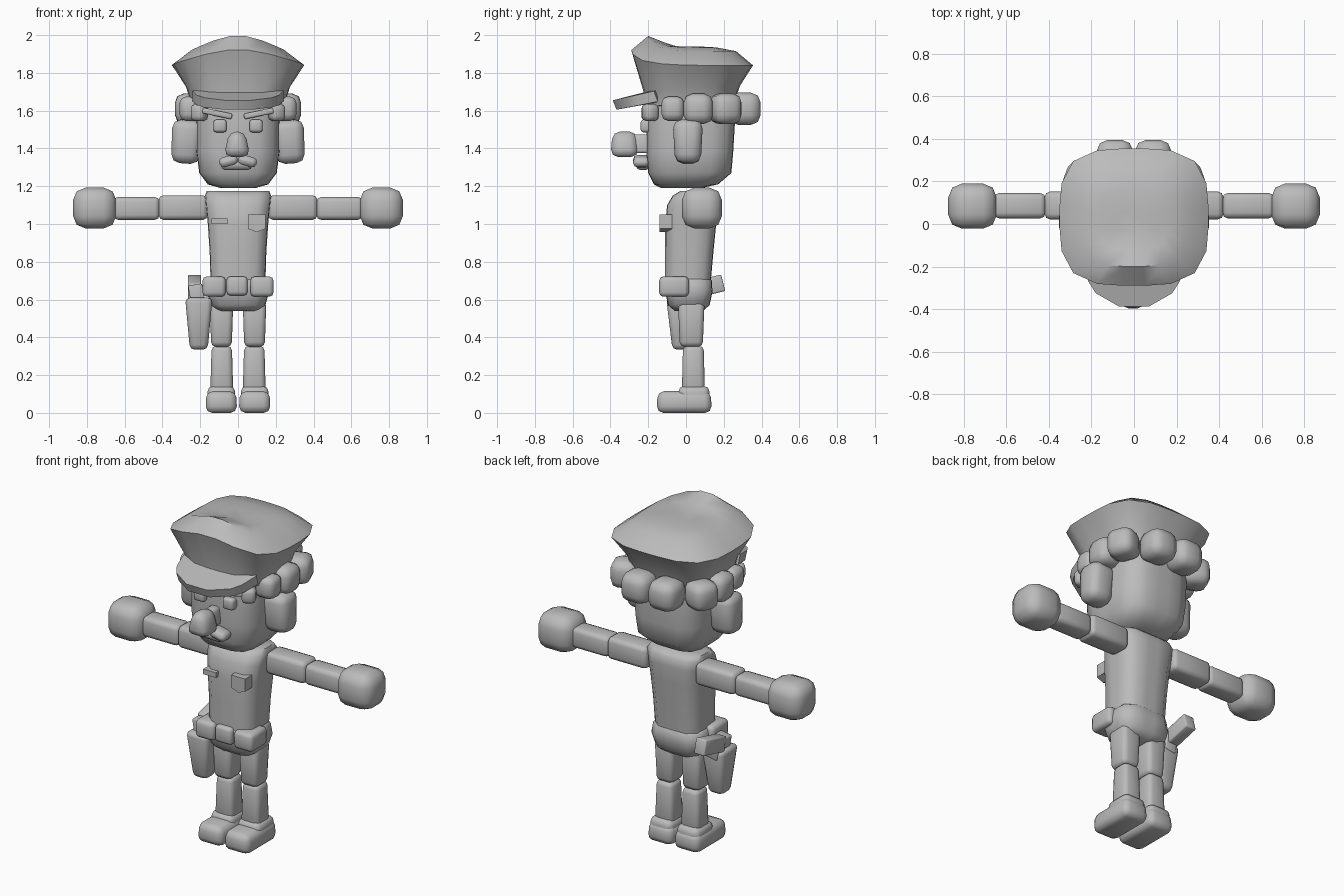
import bpy, bmesh, math
from mathutils import Matrix, Vector

if "Cube" in bpy.data.objects:
    bpy.data.objects.remove(bpy.data.objects["Cube"])

grey = bpy.data.materials.new("plain grey")
grey.diffuse_color = (0.5, 0.5, 0.5, 1)
grey.use_nodes = True
grey.node_tree.nodes["Principled BSDF"].inputs["Base Color"].default_value = grey.diffuse_color


def finish(name, bm, angle=55):
    bmesh.ops.recalc_face_normals(bm, faces=bm.faces[:])
    me = bpy.data.meshes.new(name)
    bm.to_mesh(me)
    bm.free()
    me.materials.append(grey)
    me.polygons.foreach_set("use_smooth", [True] * len(me.polygons))
    me.set_sharp_from_angle(angle=math.radians(angle))
    ob = bpy.data.objects.new(name, me)
    bpy.context.collection.objects.link(ob)
    return ob


def chunk(name, lo, hi, bevel=0.02, top=(1, 1), bottom=(1, 1), rot=None, seg=2):
    """Bevelled block between two corners, with tapered ends and optional rotation."""
    lo, hi = Vector(lo), Vector(hi)
    mid, size = (lo + hi) / 2, hi - lo
    bm = bmesh.new()
    bmesh.ops.create_cube(bm, size=1)
    for v in bm.verts:
        s = top if v.co.z > 0 else bottom
        v.co = Vector((v.co.x * size.x * s[0], v.co.y * size.y * s[1], v.co.z * size.z))
    if bevel:
        bmesh.ops.bevel(bm, geom=bm.edges[:], offset=bevel, segments=seg,
                        profile=0.5, affect='EDGES', clamp_overlap=True)
    if rot:
        bm.transform(Matrix.Rotation(math.radians(rot[0]), 4, rot[1]))
    bm.transform(Matrix.Translation(mid))
    return finish(name, bm)


def pair(name, lo, hi, **kw):
    """Block on the +x side and its mirror image."""
    for side, s in (("left", 1), ("right", -1)):
        k = dict(kw)
        if s < 0 and k.get("rot") and k["rot"][1] in "YZ":
            k["rot"] = (-k["rot"][0], k["rot"][1])
        xs = sorted((lo[0] * s, hi[0] * s))
        chunk(f"{side}_{name}", (xs[0], lo[1], lo[2]), (xs[1], hi[1], hi[2]), **k)


def loft(name, rings, n=20, power=4, zfun=None, angle=55):
    """Rounded-square rings (z, half width, y front, y back) joined and capped."""
    bm = bmesh.new()
    loops = []
    for i, (z, hx, y0, y1) in enumerate(rings):
        loop = []
        for k in range(n):
            a = 2 * math.pi * (k + 0.5) / n
            c, s = math.cos(a), math.sin(a)
            r = (abs(c) ** power + abs(s) ** power) ** (-1 / power)
            x, y = c * r, s * r
            dz = zfun(i, x, y) if zfun else 0
            loop.append(bm.verts.new((x * hx, (y0 + y1) / 2 + y * (y1 - y0) / 2, z + dz)))
        loops.append(loop)
    for a, b in zip(loops, loops[1:]):
        for k in range(n):
            bm.faces.new((a[k], a[(k + 1) % n], b[(k + 1) % n], b[k]))
    bm.faces.new(loops[0])
    bm.faces.new(loops[-1])
    return finish(name, bm, angle)


# Head
loft("head", [(1.19, 0.09, -0.13, 0.08), (1.21, 0.16, -0.17, 0.17), (1.27, 0.205, -0.2, 0.24),
              (1.38, 0.22, -0.21, 0.25), (1.55, 0.22, -0.21, 0.26), (1.66, 0.215, -0.2, 0.25)])


# Cap: band, flared crown and a peak raised at the front
def cap_lift(i, x, y):
    front = max(0, -y)
    centre = 1 - 0.85 * min(1, abs(x)) ** 1.5
    return (-0.035 * front, -0.03 * front, 0.085 * front * centre,
            0.085 * front * centre, 0.03 * front * centre, 0)[i]


loft("cap_crown", [(1.65, 0.25, -0.225, 0.26), (1.73, 0.275, -0.225, 0.285),
                   (1.84, 0.35, -0.29, 0.355), (1.915, 0.25, -0.2, 0.265),
                   (1.935, 0.16, -0.12, 0.16), (1.94, 0.07, -0.05, 0.07)],
     n=20, power=3.4, zfun=cap_lift, angle=50)

# Visor: curved wedge in front of the band
bm = bmesh.new()
cols = []
for x, y in ((-0.24, -0.17), (-0.215, -0.27), (-0.18, -0.325), (-0.07, -0.388),
             (0.07, -0.388), (0.18, -0.325), (0.215, -0.27), (0.24, -0.17)):
    rise = (y + 0.388) * 0.22
    cols.append([bm.verts.new(p) for p in (
        (x * 0.9, -0.15, 1.715), (x, y, 1.655 + rise), (x, y + 0.02, 1.605 + rise * 0.9),
        (x * 0.9, -0.15, 1.645))])
for a, b in zip(cols, cols[1:]):
    for k in range(4):
        bm.faces.new((a[k], a[(k + 1) % 4], b[(k + 1) % 4], b[k]))
bm.faces.new(cols[0])
bm.faces.new(cols[-1])
finish("cap_visor", bm, 40)

# Hair curls round the sides and back
for i, (x, y, w, h, turn) in enumerate((
        (0.205, -0.19, 0.08, 0.09, 30), (0.25, -0.07, 0.12, 0.13, 0), (0.255, 0.065, 0.155, 0.16, 0),
        (0.25, 0.21, 0.155, 0.16, 20), (0.09, 0.31, 0.17, 0.17, 0))):
    z = 1.61 if i else 1.59
    pair(f"hair_curl_{i + 1}", (x - w / 2, y - w / 2, z - h / 2), (x + w / 2, y + w / 2, z + h / 2),
         bevel=w * 0.3, rot=(turn, 'Z'))

# Ears
pair("ear", (0.19, -0.07, 1.32), (0.355, 0.09, 1.55), bevel=0.045, bottom=(0.9, 0.85), rot=(-4, 'Y'))

# Face
pair("eye", (0.06, -0.24, 1.485), (0.13, -0.18, 1.553), bevel=0.015)
pair("eyebrow", (0.03, -0.235, 1.57), (0.19, -0.18, 1.6), bevel=0.008, rot=(-12, 'Y'))
chunk("nose", (-0.075, -0.4, 1.355), (0.065, -0.25, 1.49), bevel=0.04, top=(0.6, 0.85))
chunk("nose_bridge", (-0.045, -0.28, 1.375), (0.035, -0.19, 1.475), bevel=0.015, top=(0.7, 1))
chunk("mouth", (-0.09, -0.265, 1.285), (0.075, -0.19, 1.345), bevel=0.025)
pair("moustache", (0.0, -0.28, 1.305), (0.1, -0.19, 1.36), bevel=0.024, rot=(14, 'Y'))

# Torso and hips
loft("torso", [(0.68, 0.145, -0.11, 0.13), (0.85, 0.15, -0.11, 0.145), (1.0, 0.16, -0.11, 0.16),
               (1.1, 0.17, -0.1, 0.17), (1.15, 0.175, -0.07, 0.165), (1.175, 0.165, -0.03, 0.14)],
     n=16, power=5)
loft("hips", [(0.54, 0.1, -0.06, 0.09), (0.57, 0.145, -0.095, 0.125), (0.64, 0.165, -0.11, 0.14),
              (0.7, 0.155, -0.115, 0.137), (0.715, 0.14, -0.1, 0.12)], n=16, power=5)

# Arms and hands
pair("upper_arm", (0.16, 0.022, 1.022), (0.42, 0.152, 1.152), bevel=0.025)
pair("forearm", (0.415, 0.027, 1.022), (0.66, 0.145, 1.143), bevel=0.025)
pair("hand", (0.645, -0.022, 0.977), (0.873, 0.19, 1.192), bevel=0.065)

# Legs and shoes
pair("thigh", (0.025, -0.042, 0.35), (0.15, 0.098, 0.59), bevel=0.025, bottom=(0.87, 0.87))
pair("shin", (0.025, -0.022, 0.1), (0.147, 0.1, 0.355), bevel=0.025, top=(0.88, 0.9))
pair("shoe", (0.005, -0.155, 0.0), (0.172, 0.136, 0.115), bevel=0.035, top=(0.95, 0.97))
pair("shoe_heel", (0.015, -0.04, 0.04), (0.162, 0.125, 0.142), bevel=0.03)

# Chest badge and pocket
chunk("badge_bar", (-0.14, -0.13, 1.0), (-0.055, -0.08, 1.03), bevel=0)
bm = bmesh.new()
outline = ((0.052, 1.05), (0.145, 1.05), (0.145, 0.975), (0.1, 0.957), (0.052, 0.975))
face = bm.faces.new([bm.verts.new((x, -0.14, z)) for x, z in outline])
ext = bmesh.ops.extrude_face_region(bm, geom=[face])["geom"]
bmesh.ops.translate(bm, vec=(0, 0.065, 0), verts=[g for g in ext if isinstance(g, bmesh.types.BMVert)])
finish("chest_pocket", bm, 30)

# Belt buckle and pouches
chunk("belt_buckle", (-0.06, -0.14, 0.622), (0.05, -0.08, 0.722), bevel=0.018)
pair("belt_pouch", (0.065, -0.142, 0.615), (0.188, 0.015, 0.722), bevel=0.022)

# Holster with sidearm
chunk("holster", (-0.28, -0.105, 0.335), (-0.135, 0.06, 0.61), bevel=0.025, bottom=(0.65, 0.6))
chunk("sidearm_body", (-0.255, -0.06, 0.56), (-0.18, 0.06, 0.68), bevel=0.008, rot=(-10, 'Y'))
chunk("sidearm_grip", (-0.265, 0.0, 0.62), (-0.195, 0.2, 0.71), bevel=0.008, rot=(14, 'X'))
